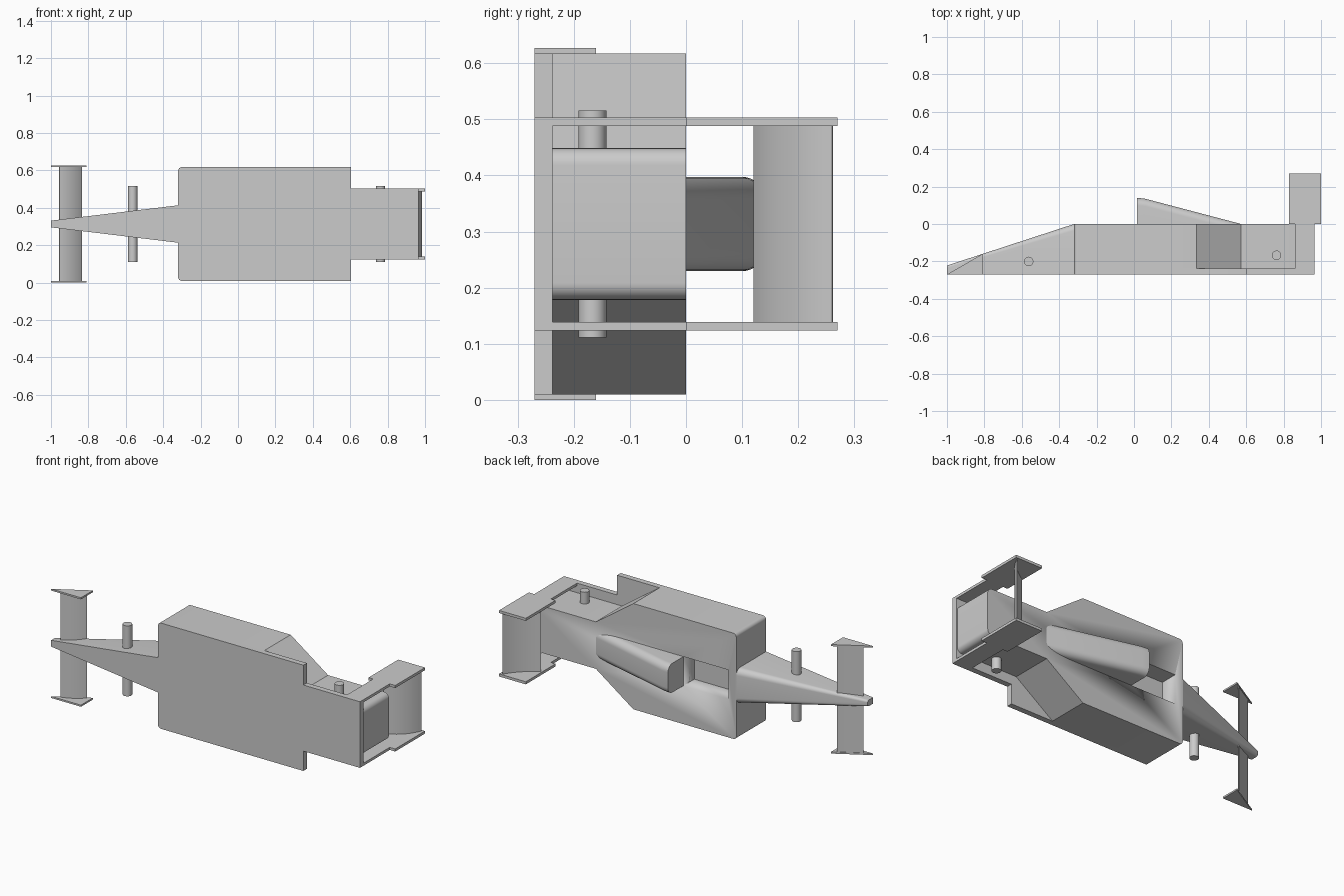
import bpy, bmesh, math
from mathutils import Vector

cube = bpy.data.objects.get("Cube")
if cube:
    bpy.data.objects.remove(cube, do_unlink=True)

MID = 0.3135          # centre plane of the car, which lies on its side
FLOOR, DECK = -0.27, 0.0

grey = bpy.data.materials.new("plain grey")
grey.use_nodes = True
colour = (0.6, 0.6, 0.6, 1)
grey.diffuse_color = colour
grey.node_tree.nodes["Principled BSDF"].inputs["Base Color"].default_value = colour


def finish(name, bm, smooth=True):
    bmesh.ops.recalc_face_normals(bm, faces=bm.faces)
    mesh = bpy.data.meshes.new(name)
    bm.to_mesh(mesh)
    bm.free()
    mesh.materials.append(grey)
    obj = bpy.data.objects.new(name, mesh)
    bpy.context.collection.objects.link(obj)
    if smooth:
        bpy.ops.object.select_all(action='DESELECT')
        bpy.context.view_layer.objects.active = obj
        obj.select_set(True)
        bpy.ops.object.shade_smooth_by_angle(angle=math.radians(30))
    return obj


def prism(name, profile, axis, lo, hi, fillets=()):
    """Extrude a profile along y (points are x, z) or z (points are x, y)."""
    bm = bmesh.new()

    def place(p, t):
        return (p[0], t, p[1]) if axis == 'y' else (p[0], p[1], t)
    low = [bm.verts.new(place(p, lo)) for p in profile]
    high = [bm.verts.new(place(p, hi)) for p in profile]
    bm.faces.new(low)
    bm.faces.new(high)
    n = len(profile)
    for i in range(n):
        j = (i + 1) % n
        bm.faces.new((low[i], low[j], high[j], high[i]))
    # round the long edges standing at the given x positions
    for x, radius in fillets:
        edges = [e for e in bm.edges
                 if all(abs(v.co.x - x) < 1e-4 for v in e.verts)
                 and abs(e.verts[0].co.z - e.verts[1].co.z) < 1e-4]
        bmesh.ops.bevel(bm, geom=edges, offset=radius, segments=8,
                        profile=0.5, affect='EDGES')
    return finish(name, bm)


def mirrored(half):
    """Complete a half plan (x, distance from the centre plane)."""
    return ([(x, MID - w) for x, w in half]
            + [(x, MID + w) for x, w in reversed(half)])


def loft(name, sections):
    """Join cross-sections (x, half width, base, top, corner radius)."""
    bm = bmesh.new()
    rings = []
    for x, w, base, top, r in sections:
        pts = [(w, base)]
        for side, start in ((1, 0), (-1, 90)):
            for k in range(9):
                a = math.radians(start + k * 90 / 8)
                pts.append((side * (w - r) + r * math.cos(a),
                            top - r + r * math.sin(a)))
        pts.append((-w, base))
        rings.append([bm.verts.new((x, y, MID + z)) for z, y in pts])
    for a, b in zip(rings, rings[1:]):
        for i in range(len(a)):
            j = (i + 1) % len(a)
            bm.faces.new((a[i], a[j], b[j], b[i]))
    bm.faces.new(rings[0])
    bm.faces.new(rings[-1])
    return finish(name, bm)


def wing(name, start, end, sag, thick, half_span):
    """Thin cambered blade between two points, bowed to the underside."""
    a, b = Vector(start), Vector(end)
    d = (b - a).normalized()
    out = Vector((d.y, -d.x))
    steps = 12
    under, upper = [], []
    for k in range(steps + 1):
        t = k / steps
        bow = 4 * t * (1 - t)
        p = a.lerp(b, t) + out * sag * bow
        under.append(p)
        upper.append(p - out * thick * (0.25 + 0.75 * bow))
    return prism(name, under + upper[::-1], 'z', MID - half_span, MID + half_span)


def axle(name, x, y):
    bm = bmesh.new()
    bmesh.ops.create_cone(bm, cap_ends=True, segments=32, radius1=0.025,
                          radius2=0.025, depth=0.405)
    bmesh.ops.translate(bm, verts=bm.verts, vec=(x, y, MID))
    return finish(name, bm)


# Floor and main body
prism("floor", mirrored([(-0.32, 0.304), (0.605, 0.304), (0.605, 0.19), (0.965, 0.19)]),
      'y', FLOOR, -0.238, [(-0.32, 0.02)])
body = prism("body", mirrored([(-0.32, 0.304), (0.335, 0.304), (0.573, 0.135), (0.96, 0.135)]),
             'y', -0.238, DECK, [(-0.32, 0.02), (0.96, 0.03)])

# Cockpit recess
cutter = prism("cockpit_cutter", mirrored([(-0.27, 0.084), (0.017, 0.084)]), 'y', -0.1, 0.1)
cutter.hide_render = True
cutter.hide_viewport = True
cut = body.modifiers.new("cockpit", 'BOOLEAN')
cut.operation = 'DIFFERENCE'
cut.solver = 'EXACT'
cut.object = cutter

# Nose and engine cover
loft("nose", [(-1.0, 0.018, FLOOR, -0.222, 0.012),
              (-0.32, 0.1, FLOOR, DECK, 0.035)])
loft("engine_cover", [(0.017, 0.084, -0.06, 0.14, 0.04),
                      (0.06, 0.084, -0.06, 0.135, 0.04),
                      (0.573, 0.084, -0.06, 0.0, 0.04)])

# Axles
axle("front_axle", -0.563, -0.2)
axle("rear_axle", 0.762, -0.167)

# Wings
wing("front_wing", (-0.955, -0.25), (-0.835, -0.18), 0.01, 0.012, 0.304)
wing("rear_wing", (0.84, 0.12), (0.985, 0.26), 0.022, 0.012, 0.176)

# End plates on both sides
front_plate = [(-1.0, FLOOR), (-0.81, FLOOR), (-0.81, -0.16)]
rear_plate = [(0.86, FLOOR), (0.965, FLOOR), (0.965, 0), (1.0, 0),
              (1.0, 0.27), (0.83, 0.27), (0.83, 0), (0.86, 0)]
for side, s in (("left", 1), ("right", -1)):
    for name, plate, inner, outer in (("front_end_plate", front_plate, 0.304, MID),
                                      ("rear_end_plate", rear_plate, 0.175, 0.19)):
        lo, hi = sorted((MID + s * inner, MID + s * outer))
        prism(f"{name}_{side}", plate, 'z', lo, hi)
